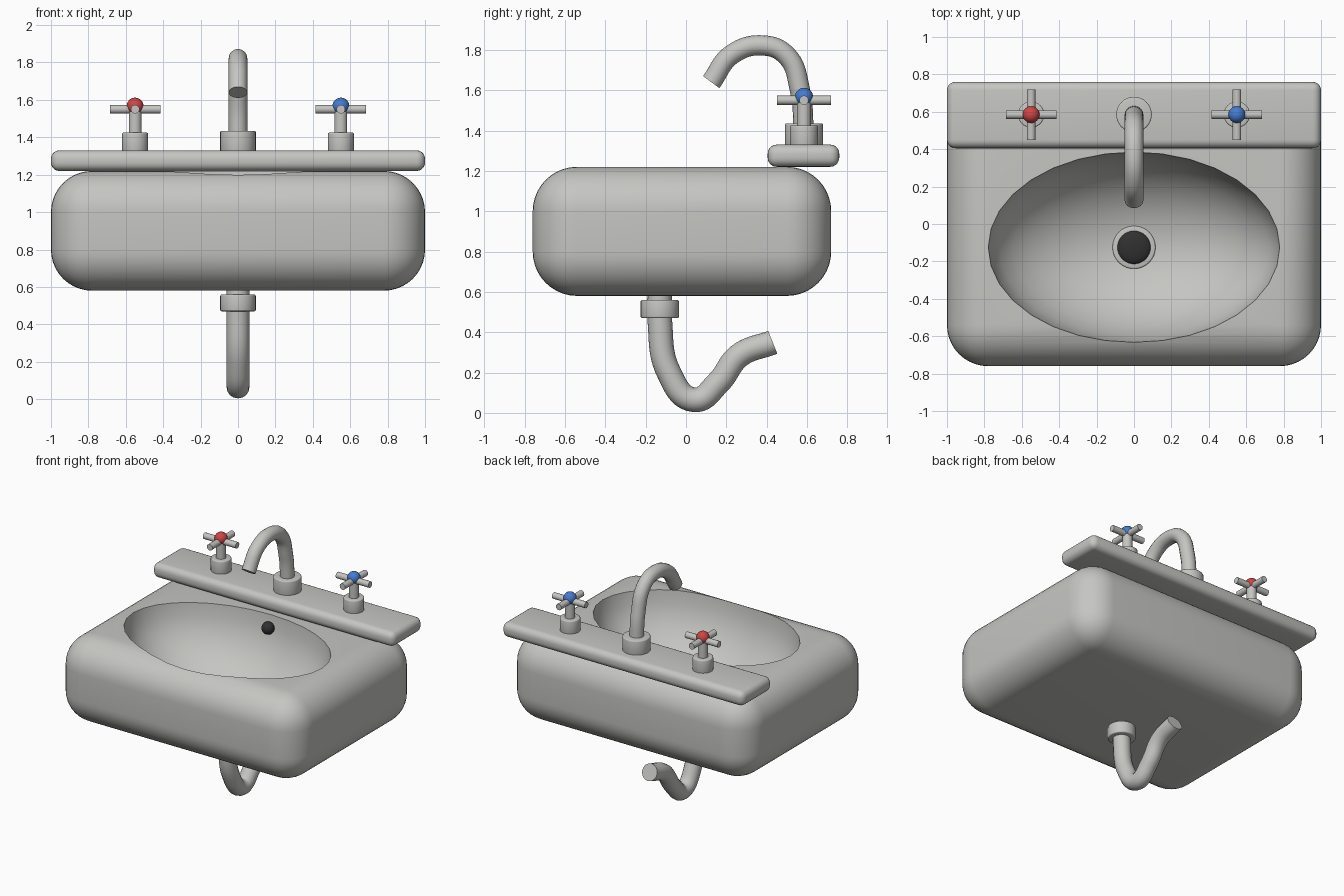
import bpy
import math

cube = bpy.data.objects.get("Cube")
if cube:
    bpy.data.objects.remove(cube, do_unlink=True)


def material(name, colour):
    mat = bpy.data.materials.new(name)
    mat.use_nodes = True
    mat.diffuse_color = (*colour, 1)
    mat.node_tree.nodes["Principled BSDF"].inputs["Base Color"].default_value = (*colour, 1)
    return mat


GREY = material("light grey", (0.56, 0.56, 0.54))
RED = material("hot red", (0.62, 0.06, 0.06))
BLUE = material("cold blue", (0.06, 0.2, 0.62))
DARK = material("dark grey", (0.03, 0.03, 0.03))


def finish(name, mat, bevel=0, segments=3):
    """Name, bevel, smooth and colour the active object."""
    obj = bpy.context.object
    obj.name = name
    bpy.ops.object.transform_apply(location=False, rotation=True, scale=True)
    if bevel:
        mod = obj.modifiers.new("bevel", "BEVEL")
        mod.width, mod.segments = bevel, segments
        mod.limit_method, mod.angle_limit = "ANGLE", math.radians(40)
        bpy.ops.object.modifier_apply(modifier=mod.name)
    obj.data.materials.append(mat)
    bpy.ops.object.shade_smooth_by_angle(angle=math.radians(40))
    return obj


def block(name, low, high, bevel, segments):
    centre = [(a + b) / 2 for a, b in zip(low, high)]
    bpy.ops.mesh.primitive_cube_add(size=1, location=centre)
    bpy.context.object.scale = [b - a for a, b in zip(low, high)]
    return finish(name, GREY, bevel, segments)


def cylinder(name, x, y, bottom, top, radius, bevel=0.008):
    bpy.ops.mesh.primitive_cylinder_add(vertices=32, radius=radius, depth=top - bottom,
                                        location=(x, y, (bottom + top) / 2))
    return finish(name, GREY, bevel)


def ball(name, location, size, mat):
    bpy.ops.mesh.primitive_uv_sphere_add(segments=32, ring_count=16, radius=1, location=location)
    bpy.context.object.scale = size
    return finish(name, mat)


def tube(name, points, radius):
    """Round pipe following (y, z) points in the middle plane."""
    curve = bpy.data.curves.new(name, "CURVE")
    curve.dimensions = "3D"
    curve.bevel_depth, curve.bevel_resolution = radius, 6
    curve.use_fill_caps, curve.resolution_u = True, 10
    spline = curve.splines.new("BEZIER")
    spline.bezier_points.add(len(points) - 1)
    for knot, (y, z) in zip(spline.bezier_points, points):
        knot.co = (0, y, z)
        knot.handle_left_type = knot.handle_right_type = "AUTO"
    obj = bpy.data.objects.new(name, curve)
    bpy.context.collection.objects.link(obj)
    bpy.ops.object.select_all(action="DESELECT")
    obj.select_set(True)
    bpy.context.view_layer.objects.active = obj
    bpy.ops.object.convert(target="MESH")
    return finish(name, GREY)


# Basin with an oval bowl cut into it
bowl_y, bowl_depth, rim = -0.125, 0.52, 1.225
cutter = ball("bowl_cutter", (0, bowl_y, rim), (0.78, 0.51, bowl_depth), GREY)
cutter.hide_render = True
basin = block("basin", (-1, -0.76, 0.58), (1, 0.72, 1.22), 0.22, 10)
cut = basin.modifiers.new("bowl", "BOOLEAN")
cut.operation, cut.object, cut.solver = "DIFFERENCE", cutter, "EXACT"
bpy.ops.object.modifier_apply(modifier=cut.name)
bpy.data.objects.remove(cutter, do_unlink=True)
bpy.ops.object.shade_smooth_by_angle(angle=math.radians(40))

# Back ledge
block("ledge", (-1, 0.405, 1.22), (1, 0.76, 1.33), 0.045, 5)

# Drain and overflow
floor = rim - bowl_depth
cylinder("drain_ring", 0, bowl_y, floor - 0.03, floor + 0.02, 0.115)
ball("drain_plug", (0, bowl_y, floor + 0.015), (0.09, 0.09, 0.03), DARK)
ball("overflow", (0, 0.355, 1.13), (0.045, 0.045, 0.045), DARK)

# Spout
tap_y = 0.585
cylinder("spout_collar", 0, tap_y, 1.32, 1.435, 0.095)
tube("spout", [(0.585, 1.38), (0.565, 1.6), (0.5, 1.77), (0.38, 1.822), (0.225, 1.775), (0.125, 1.64)], 0.05)

# Cross-handled taps
for side, x, mat in (("right", -0.55, RED), ("left", 0.55, BLUE)):
    cylinder(side + "_tap_collar", x, tap_y, 1.32, 1.425, 0.07)
    cylinder(side + "_tap_stem", x, tap_y, 1.4, 1.56, 0.034, 0)
    for part, turn in (("_cross_bar", (0, math.pi / 2, 0)), ("_long_bar", (math.pi / 2, 0, 0))):
        bpy.ops.mesh.primitive_cylinder_add(vertices=20, radius=0.023, depth=0.27,
                                            location=(x, tap_y, 1.55), rotation=turn)
        finish(side + part, GREY)
    ball(side + "_tap_button", (x, tap_y, 1.567), (0.045, 0.045, 0.045), mat)

# Waste pipe below
cylinder("pipe_nut", 0, -0.13, 0.47, 0.56, 0.095)
tube("trap_pipe", [(-0.13, 0.62), (-0.13, 0.46), (-0.085, 0.2), (0.04, 0.065),
                   (0.16, 0.15), (0.265, 0.285), (0.43, 0.35)], 0.061)
